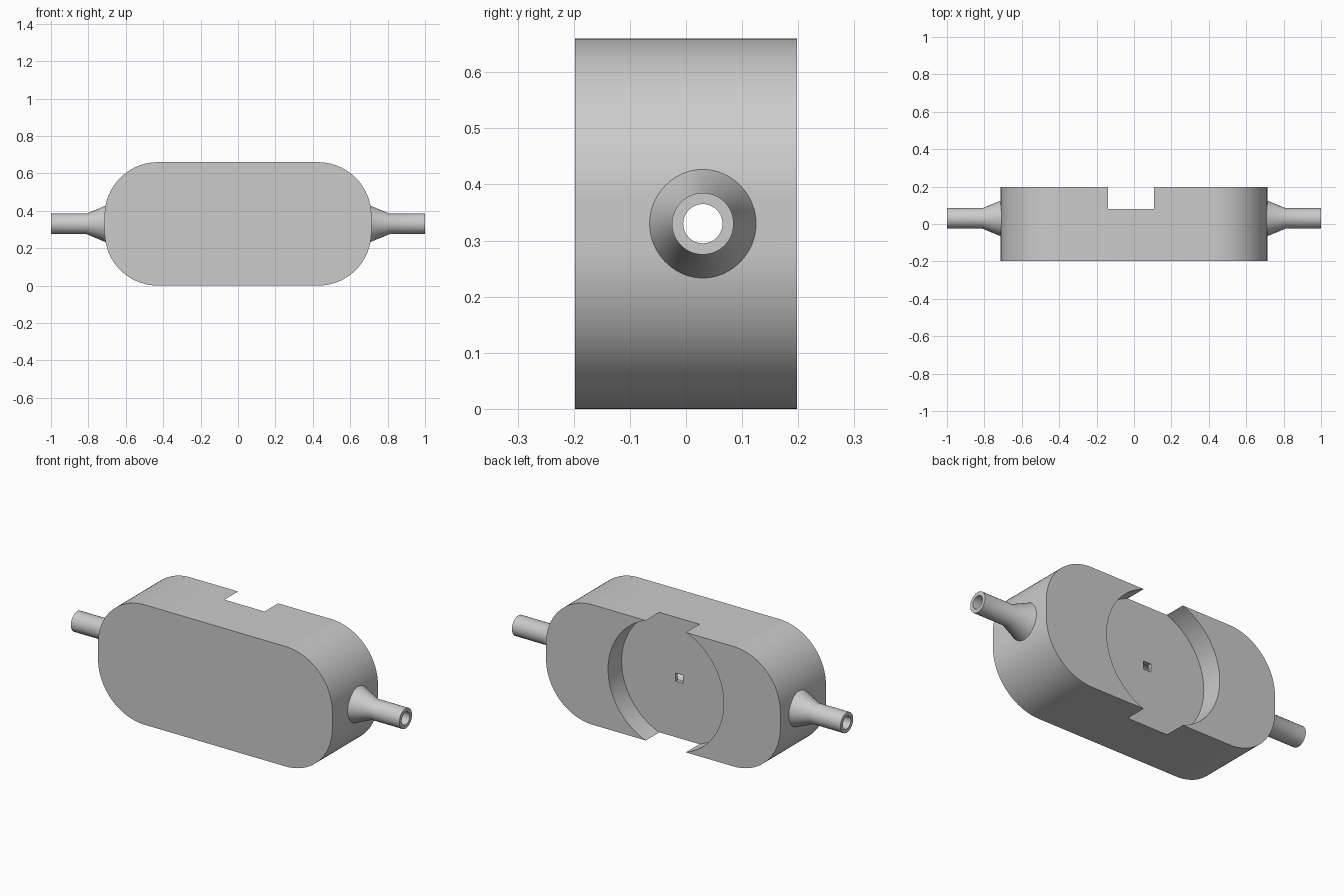
import bpy, bmesh
from math import sin, cos, pi, radians
from mathutils import Matrix, Vector

cube = bpy.data.objects.get("Cube")
if cube:
    bpy.data.objects.remove(cube, do_unlink=True)

grey = bpy.data.materials.new("light grey")
grey.use_nodes = True
grey.diffuse_color = (0.6, 0.6, 0.6, 1)
grey.node_tree.nodes["Principled BSDF"].inputs["Base Color"].default_value = (0.6, 0.6, 0.6, 1)

MID_Z, HALF_X, HALF_Z, HALF_Y = 0.33, 0.713, 0.33, 0.198
CORNER = 0.285
PIPE_Y, BORE = 0.03, 0.035
RECESS_X, RECESS_R, FLOOR_Y = -0.016, 0.352, 0.08


def finish(name, bm):
    bmesh.ops.recalc_face_normals(bm, faces=bm.faces)
    mesh = bpy.data.meshes.new(name)
    bm.to_mesh(mesh)
    bm.free()
    mesh.materials.append(grey)
    obj = bpy.data.objects.new(name, mesh)
    bpy.context.collection.objects.link(obj)
    return obj


def activate(obj):
    bpy.ops.object.select_all(action='DESELECT')
    obj.select_set(True)
    bpy.context.view_layer.objects.active = obj


def smooth(obj):
    activate(obj)
    bpy.ops.object.shade_smooth_by_angle(angle=radians(30))


def cylinder(name, radius, depth, centre, axis, sides):
    bm = bmesh.new()
    turn = Vector((0, 0, 1)).rotation_difference(Vector(axis)).to_matrix().to_4x4()
    bmesh.ops.create_cone(bm, cap_ends=True, segments=sides, radius1=radius, radius2=radius,
                          depth=depth, matrix=Matrix.Translation(centre) @ turn)
    return finish(name, bm)


def box(name, size, centre):
    bm = bmesh.new()
    bmesh.ops.create_cube(bm, size=1, matrix=Matrix.Translation(centre) @ Matrix.Diagonal((*size, 1)))
    return finish(name, bm)


def cut(obj, cutter):
    cutter.hide_render = True
    mod = obj.modifiers.new("cut", 'BOOLEAN')
    mod.operation, mod.solver, mod.object = 'DIFFERENCE', 'EXACT', cutter
    activate(obj)
    bpy.ops.object.modifier_apply(modifier=mod.name)
    bpy.data.objects.remove(cutter, do_unlink=True)


# Rounded slab body: outline extruded front to back
bm = bmesh.new()
outline = []
STEPS = 24
for corner, (sx, sz) in enumerate([(1, 1), (-1, 1), (-1, -1), (1, -1)]):
    for i in range(STEPS + 1):
        a = (corner + i / STEPS) * pi / 2
        outline.append(bm.verts.new((sx * (HALF_X - CORNER) + CORNER * cos(a), -HALF_Y,
                                     MID_Z + sz * (HALF_Z - CORNER) + CORNER * sin(a))))
front = bm.faces.new(outline)
back = bmesh.ops.extrude_face_region(bm, geom=[front])["geom"]
bmesh.ops.translate(bm, vec=(0, 2 * HALF_Y, 0),
                    verts=[v for v in back if isinstance(v, bmesh.types.BMVert)])
body = finish("body", bm)

# Round recess in the back, through bore and small square port
cut(body, cylinder("recess_cutter", RECESS_R, 0.4, (RECESS_X, FLOOR_Y + 0.2, MID_Z), (0, 1, 0), 96))
cut(body, cylinder("bore_cutter", BORE, 2, (0, PIPE_Y, MID_Z), (1, 0, 0), 48))
cut(body, box("port_cutter", (0.045, 0.1, 0.045), (RECESS_X, FLOOR_Y, MID_Z)))
smooth(body)

# Hollow pipes with flared roots, one at each end
profile = [(0.70, BORE), (0.70, 0.1), (0.713, 0.095), (0.81, 0.055), (1, 0.055), (1, BORE)]
SIDES = 48
for name, side in (("left_pipe", 1), ("right_pipe", -1)):
    bm = bmesh.new()
    rings = [[bm.verts.new((side * x, PIPE_Y + r * cos(2 * pi * k / SIDES),
                            MID_Z + r * sin(2 * pi * k / SIDES))) for k in range(SIDES)]
             for x, r in profile]
    for j, ring in enumerate(rings):
        nxt = rings[(j + 1) % len(rings)]
        for k in range(SIDES):
            m = (k + 1) % SIDES
            bm.faces.new((ring[k], ring[m], nxt[m], nxt[k]))
    smooth(finish(name, bm))
